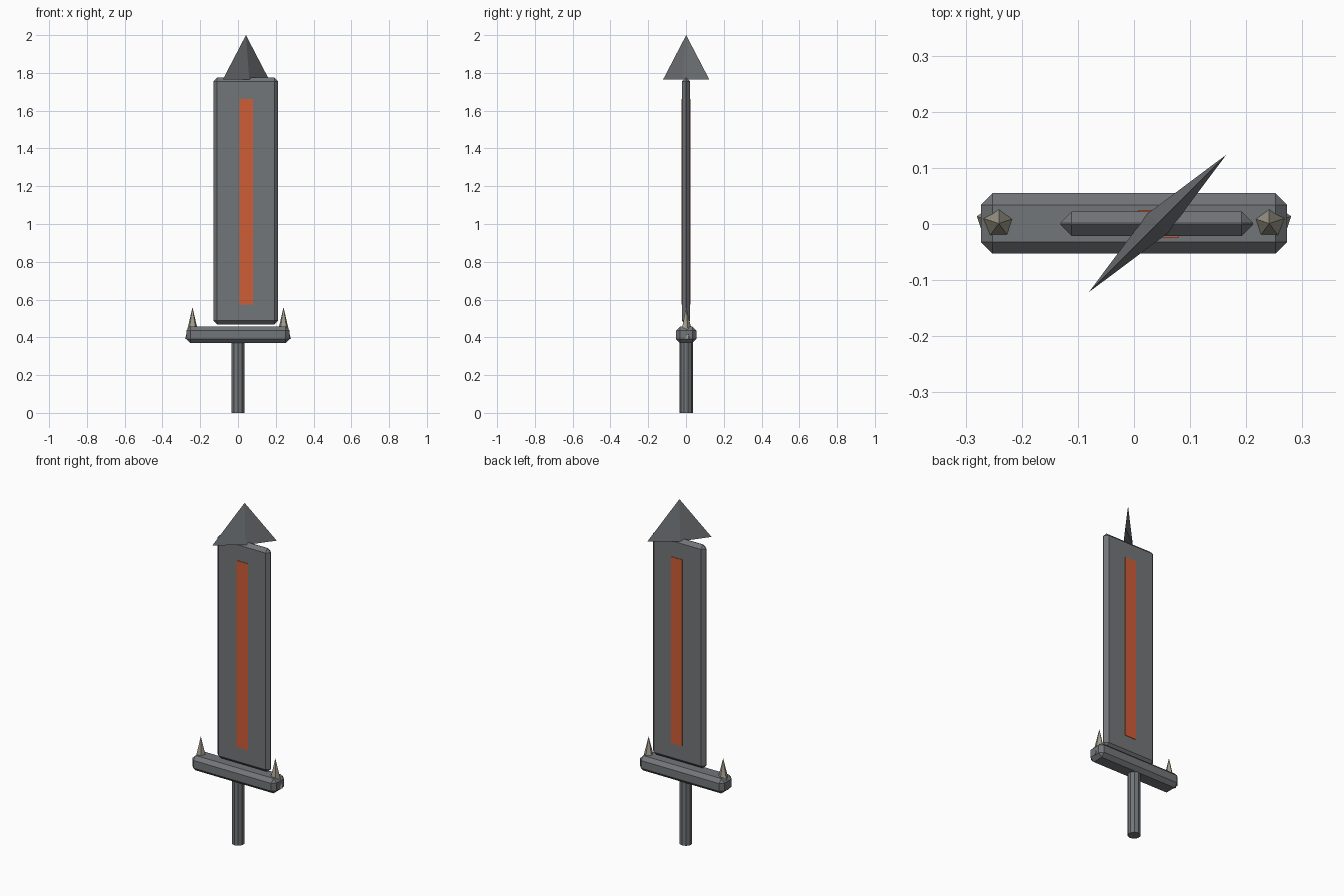
import bpy
import math

cube = bpy.data.objects.get("Cube")
if cube:
    bpy.data.objects.remove(cube, do_unlink=True)


def material(name, rgb):
    m = bpy.data.materials.new(name)
    m.use_nodes = True
    m.diffuse_color = (*rgb, 1)
    m.node_tree.nodes["Principled BSDF"].inputs["Base Color"].default_value = (*rgb, 1)
    return m


steel = material("dark steel", (0.17, 0.18, 0.19))
ember = material("ember orange", (0.62, 0.11, 0.04))
bone = material("bone", (0.37, 0.34, 0.27))


def finish(name, mat):
    ob = bpy.context.object
    ob.name = name
    ob.data.materials.append(mat)
    return ob


def box(name, mat, low, high, bevel=0):
    """Box between two corners, with optional chamfered edges."""
    centre = [(a + b) / 2 for a, b in zip(low, high)]
    bpy.ops.mesh.primitive_cube_add(size=1, location=centre)
    ob = finish(name, mat)
    ob.scale = [b - a for a, b in zip(low, high)]
    bpy.ops.object.transform_apply(location=False, rotation=False, scale=True)
    if bevel:
        mod = ob.modifiers.new("chamfer", "BEVEL")
        mod.width = bevel
        mod.segments = 1
    return ob


def cone(name, mat, sides, radius, x, bottom, top, tip_radius=0):
    """Upright cone or cylinder from bottom to top."""
    bpy.ops.mesh.primitive_cone_add(vertices=sides, radius1=radius, radius2=tip_radius,
                                    depth=top - bottom, location=(x, 0.001, (bottom + top) / 2))
    return finish(name, mat)


# Grip and crossguard
cone("grip", steel, 10, 0.035, 0, 0, 0.38, 0.035)
box("crossguard", steel, (-0.273, -0.053, 0.37), (0.273, 0.055, 0.457), 0.021)

# Spikes at the ends of the crossguard
for side, label in ((-1, "right"), (1, "left")):
    cone(label + "_spike", bone, 5, 0.041, side * 0.241, 0.39, 0.56)

# Offset blade with a glowing strip showing on both faces
box("blade", steel, (-0.131, -0.021, 0.468), (0.212, 0.022, 1.775), 0.02)
box("blade_strip", ember, (0.008, -0.024, 0.573), (0.08, 0.025, 1.663))

# Flattened four-sided point, turned across the blade
tip = cone("blade_tip", steel, 4, 1, 0.042, 1.765, 2.0)
tip.scale = (0.173, 0.025, 1)
tip.rotation_euler.z = math.radians(45)
